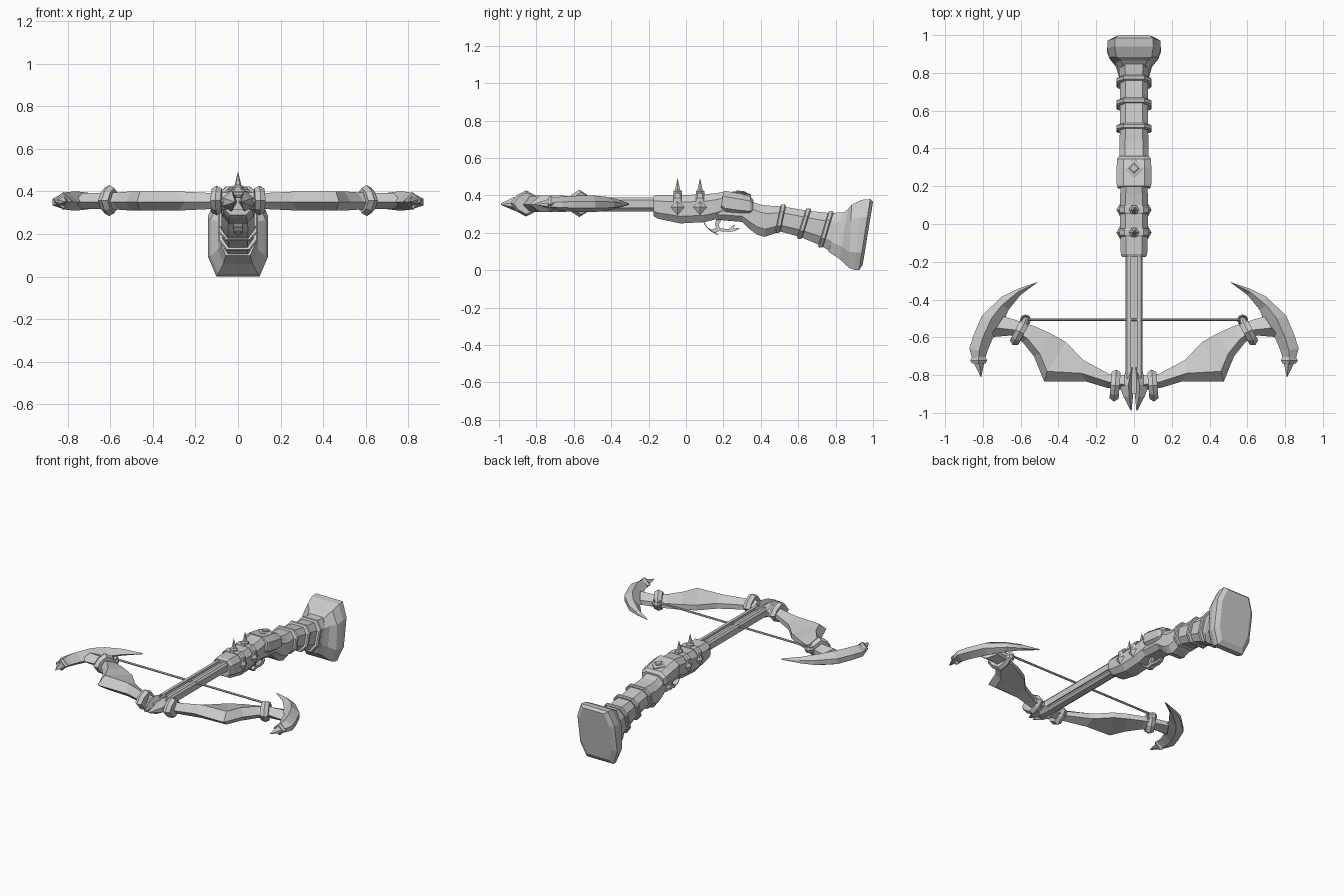
import bpy, bmesh, math
from mathutils import Vector

grey = bpy.data.materials.new("light grey")
grey.diffuse_color = (0.6, 0.6, 0.6, 1)


def finish(name, bm, mirror=False):
    bmesh.ops.recalc_face_normals(bm, faces=bm.faces)
    me = bpy.data.meshes.new(name)
    bm.to_mesh(me)
    bm.free()
    me.materials.append(grey)
    ob = bpy.data.objects.new(name, me)
    bpy.context.collection.objects.link(ob)
    if mirror:
        ob.modifiers.new("Mirror", 'MIRROR')
    return ob


def loft(name, rings, mirror=False):
    """Skin a list of equal-length point rings and cap both ends."""
    bm = bmesh.new()
    vs = [[bm.verts.new(p) for p in r] for r in rings]
    n = len(vs[0])
    for a, b in zip(vs, vs[1:]):
        for i in range(n):
            j = (i + 1) % n
            bm.faces.new((a[i], a[j], b[j], b[i]))
    bm.faces.new(vs[0])
    bm.faces.new(vs[-1])
    bmesh.ops.remove_doubles(bm, verts=bm.verts, dist=1e-4)
    return finish(name, bm, mirror)


def octagon(yb, zb, yt, zt, w, k=0.6):
    """Chamfered section from bottom point to top point, half width w."""
    half = [(0, k * w), (0.25, w), (0.75, w), (1, k * w)]
    pts = half + [(t, -x) for t, x in reversed(half)]
    return [(x, yb + (yt - yb) * t, zb + (zt - zb) * t) for t, x in pts]


def blade(sections, zt=0.40, zb=0.31, ze=0.35, mirror=True, name="blade"):
    """Ridged blade; each section is front xy, ridge xy, back xy, thickness."""
    mid = (zt + zb) / 2
    rings = []
    for f, r, b, k in sections:
        rings.append([(*f, ze), (*r, mid + (zt - mid) * k), (*b, ze + 0.018 * k),
                      (*b, ze - 0.018 * k), (*r, mid + (zb - mid) * k)])
    return loft(name, rings, mirror)


def bipyramid(name, c, rx, ry, rz, mirror=False):
    bm = bmesh.new()
    c = Vector(c)
    eq = [bm.verts.new(c + Vector(o)) for o in
          ((rx, 0, 0), (0, ry, 0), (-rx, 0, 0), (0, -ry, 0))]
    for s in (rz, -rz):
        tip = bm.verts.new(c + Vector((0, 0, s)))
        for i in range(4):
            bm.faces.new((eq[i], eq[(i + 1) % 4], tip))
    return finish(name, bm, mirror)


def rod(name, a, b, r, n=6):
    a, b = Vector(a), Vector(b)
    d = (b - a).normalized()
    u = d.orthogonal().normalized()
    v = d.cross(u)
    ang = [2 * math.pi * i / n for i in range(n)]
    return loft(name, [[p + r * (math.cos(t) * u + math.sin(t) * v) for t in ang]
                       for p in (a, b)])


# Barrel with two rails
loft("barrel", [octagon(y, 0.315, y, 0.372, 0.034) for y in (-0.9, -0.15)])
loft("barrel_rail", [[(x, y, z) for x, z in
                      ((0.016, 0.345), (0.046, 0.335), (0.046, 0.375), (0.036, 0.388), (0.016, 0.388))]
                     for y in (-0.82, -0.15)], True)

# Receiver body
loft("receiver", [octagon(*s) for s in (
    (-0.175, 0.29, -0.175, 0.395, 0.062), (-0.15, 0.275, -0.16, 0.402, 0.07),
    (-0.03, 0.25, -0.03, 0.402, 0.073), (0.1, 0.257, 0.1, 0.405, 0.073),
    (0.16, 0.272, 0.16, 0.412, 0.073), (0.19, 0.285, 0.21, 0.42, 0.07))])
loft("rear_cover", [octagon(*s) for s in (
    (0.185, 0.32, 0.2, 0.424, 0.085), (0.21, 0.30, 0.21, 0.424, 0.092),
    (0.29, 0.29, 0.3, 0.408, 0.092), (0.34, 0.29, 0.345, 0.395, 0.09),
    (0.355, 0.30, 0.36, 0.375, 0.08))])

# Grip and stock
loft("stock", [octagon(*s) for s in (
    (0.16, 0.27, 0.17, 0.38, 0.068), (0.30, 0.258, 0.30, 0.38, 0.075),
    (0.345, 0.215, 0.365, 0.362, 0.078), (0.38, 0.19, 0.40, 0.35, 0.078),
    (0.42, 0.178, 0.44, 0.345, 0.078), (0.47, 0.195, 0.48, 0.343, 0.075),
    (0.50, 0.208, 0.53, 0.338, 0.075), (0.61, 0.178, 0.65, 0.318, 0.073),
    (0.72, 0.132, 0.77, 0.305, 0.073), (0.79, 0.09, 0.85, 0.31, 0.082))])
for yb, zb, yt, zt in ((0.49, 0.2, 0.52, 0.35), (0.607, 0.168, 0.655, 0.33), (0.72, 0.122, 0.775, 0.316)):
    loft("stock_band", [octagon(yb + d, zb + e, yt + d, zt - e, 0.093 - e)
                        for d, e in ((-0.014, 0.006), (-0.008, 0), (0.008, 0), (0.014, 0.006))])

# Flared butt
loft("butt", [octagon(*s, 0.72) for s in (
    (0.76, 0.10, 0.84, 0.305, 0.08), (0.82, 0.06, 0.865, 0.325, 0.095),
    (0.872, 0.012, 0.885, 0.35, 0.13), (0.90, 0.002, 0.94, 0.376, 0.142),
    (0.925, 0.0, 0.985, 0.38, 0.14), (0.945, 0.03, 1.0, 0.365, 0.112))])

# Straps, side gems and spikes on the receiver
for y in (-0.045, 0.075):
    def strap(d, e):
        prof = [(0.078, 0.33), (0.078, 0.385), (0.05, 0.412)]
        pts = prof + [(-x, z) for x, z in reversed(prof)]
        return [(x - math.copysign(e, x), y + d, z - e) for x, z in pts]
    loft("strap", [strap(-0.022, 0.005), strap(-0.014, 0), strap(0.014, 0), strap(0.022, 0.005)])
    bipyramid("side_gem", (0.073, y, 0.337), 0.02, 0.036, 0.042, True)
    base = [(0.024 * math.cos(i * math.pi / 3), 0.024 * math.sin(i * math.pi / 3)) for i in range(6)]
    loft("spike", [[(px * k, y + py * k, z) for px, py in base] for k, z in
                   ((1.1, 0.40), (1.1, 0.422), (0.65, 0.43), (0.02, 0.492))])

# Diamond ornament on the rear cover
for r, z in ((0.052, 0.004), (0.028, 0.012)):
    loft("cover_diamond", [[(r * k * c, 0.295 + r * k * s, 0.408 + h - 0.13 * r * k * s)
                            for c, s in ((1, 0), (0, 1), (-1, 0), (0, -1))]
                           for k, h in ((1, -0.02), (1, z), (0.75, z + 0.004))])

# Trigger and guard spur
def curve_bar(name, pts):
    loft(name, [[(sx * w, y + dy, z + dz) for sx, dy, dz in
                 ((1, -r, r), (1, r, -r), (-1, r, -r), (-1, -r, r))]
                for y, z, r, w in pts])


curve_bar("trigger_guard", ((0.09, 0.265, 0.008, 0.024), (0.115, 0.225, 0.01, 0.022),
                            (0.145, 0.208, -0.008, 0.018), (0.17, 0.218, -0.009, 0.018),
                            (0.22, 0.213, -0.008, 0.016), (0.255, 0.215, -0.006, 0.012),
                            (0.285, 0.225, -0.002, 0.004)))
for a, b in (((0.14, 0.212), (0.17, 0.188)), ((0.235, 0.215), (0.262, 0.245))):
    loft("guard_spur", [[(sx * w, p[0] + d, p[1]) for sx, d in ((1, -w), (1, w), (-1, w), (-1, -w))]
                        for p, w in ((a, 0.014), (b, 0.001))])
loft("trigger", [[(sx * 0.012, y + d, z) for sx, d in ((1, -r), (1, r), (-1, r), (-1, -r))]
                 for y, z, r in ((0.18, 0.28, 0.014), (0.165, 0.245, 0.011), (0.175, 0.215, 0.006))])

# Twin-pronged head
blade((((0.0, -0.76), (0.012, -0.76), (0.03, -0.75), 0.6),
       ((0.0, -0.84), (0.03, -0.85), (0.076, -0.855), 1.1),
       ((0.004, -0.90), (0.025, -0.92), (0.058, -0.91), 0.8),
       ((0.013, -0.99), (0.015, -0.99), (0.018, -0.988), 0.05)), name="head_prong")

# Bow limbs with a barb at the elbow
blade((((0.04, -0.88), (0.05, -0.85), (0.05, -0.80), 0.9),
       ((0.14, -0.868), (0.14, -0.835), (0.13, -0.795), 0.85),
       ((0.25, -0.835), (0.28, -0.79), (0.27, -0.72), 1),
       ((0.475, -0.835), (0.46, -0.78), (0.36, -0.625), 1),
       ((0.53, -0.70), (0.50, -0.685), (0.44, -0.58), 1),
       ((0.59, -0.625), (0.565, -0.605), (0.53, -0.54), 0.9),
       ((0.65, -0.59), (0.64, -0.56), (0.62, -0.51), 0.85),
       ((0.77, -0.60), (0.73, -0.55), (0.69, -0.49), 0.85)), name="bow_limb")

# Hooked horns at the limb ends
blade((((0.505, -0.305), (0.507, -0.306), (0.51, -0.308), 0.05),
       ((0.60, -0.375), (0.615, -0.36), (0.615, -0.343), 0.5),
       ((0.665, -0.455), (0.70, -0.43), (0.70, -0.385), 0.85),
       ((0.69, -0.52), (0.755, -0.50), (0.805, -0.485), 1),
       ((0.75, -0.61), (0.80, -0.60), (0.85, -0.59), 0.95),
       ((0.775, -0.67), (0.82, -0.67), (0.872, -0.66), 0.85),
       ((0.79, -0.72), (0.82, -0.72), (0.853, -0.725), 0.65),
       ((0.808, -0.81), (0.81, -0.81), (0.812, -0.81), 0.05)), name="horn")
loft("horn_collar", [[(0.822 + k * cx, y, 0.355 + k * cz) for cx, cz in
                      ((0.045, 0), (0, 0.042), (-0.045, 0), (0, -0.042))]
                     for k, y in ((0.8, -0.705), (1, -0.722), (0.8, -0.738))], True)


# Pointed collars around the limbs
def collar(name, c, ang, half, t, peak):
    u = Vector((math.cos(ang), math.sin(ang), 0))
    v = Vector((-u.y, u.x, 0))
    prof = ((-half, 0), (-half * 0.6, peak * 0.62), (0, peak), (half * 0.6, peak * 0.62),
            (half, 0), (half * 0.6, -peak * 0.62), (0, -peak), (-half * 0.6, -peak * 0.62))
    loft(name, [[Vector(c) + u * d + (v * a + Vector((0, 0, b))) * k for a, b in prof]
                for d, k in ((-t, 0.82), (0, 1), (t, 0.82))], True)


collar("inner_collar", (0.1, -0.855, 0.357), 0.08, 0.085, 0.024, 0.07)
collar("outer_collar", (0.605, -0.57, 0.357), 0.48, 0.08, 0.025, 0.073)

# String and its eyelets
rod("bow_string", (-0.56, -0.507, 0.378), (0.56, -0.507, 0.378), 0.007)
bm = bmesh.new()
rings = []
for i in range(8):
    t = i * math.pi / 4
    rings.append([bm.verts.new((0.575 + r * math.cos(t), -0.508 + r * math.sin(t), z))
                  for r, z in ((0.03, 0.365), (0.023, 0.385), (0.014, 0.365), (0.023, 0.345))])
for i in range(8):
    a, b = rings[i], rings[(i + 1) % 8]
    for j in range(4):
        bm.faces.new((a[j], a[(j + 1) % 4], b[(j + 1) % 4], b[j]))
finish("string_eyelet", bm, True)
